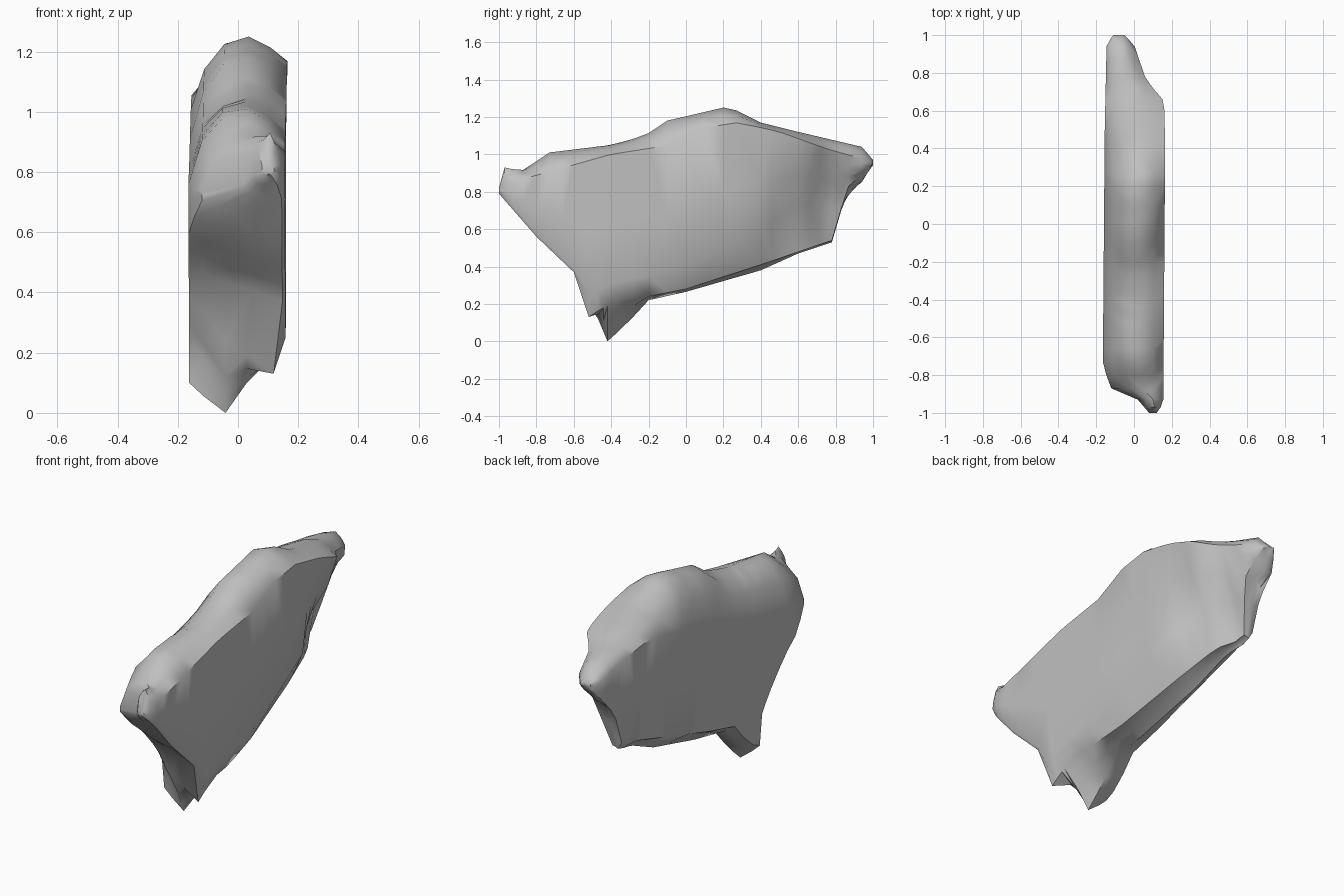
import bpy, bmesh, random

random.seed(4)
cube = bpy.data.objects.get("Cube")
if cube:
    bpy.data.objects.remove(cube, do_unlink=True)

stone = bpy.data.materials.new("grey stone")
stone.use_nodes = True
GREY = (0.53, 0.53, 0.53, 1)
stone.diffuse_color = GREY
stone.node_tree.nodes["Principled BSDF"].inputs["Base Color"].default_value = GREY


def curve(*pts):
    """Piecewise linear function of y through the given points."""
    def at(y):
        if y <= pts[0][0]:
            return pts[0][1]
        for (a, va), (b, vb) in zip(pts, pts[1:]):
            if y <= b:
                return va + (vb - va) * (y - a) / (b - a)
        return pts[-1][1]
    return at


# Outlines of the slab along its length
x_left = curve((-1, .08), (-.93, .02), (-.87, -.12), (-.75, -.165), (.5, -.155), (.95, -.145), (1, -.11))
x_right = curve((-1, .12), (-.95, .155), (.4, .165), (.65, .16), (.76, .065), (.95, 0), (1, -.05))
top_left = curve((-1, .82), (-.86, .73), (-.35, .84), (0, .94), (.23, 1), (.55, 1.06), (.8, 1.02), (1, .97))
ridge = curve((-1, .82), (-.97, .93), (-.88, .91), (-.73, 1.01), (-.4, 1.05), (-.22, 1.1), (-.1, 1.18),
              (.2, 1.25), (.26, 1.24), (.4, 1.17), (.6, 1.12), (.94, 1.04), (1, .97))
top_right = curve((-1, .81), (-.9, .86), (-.4, 1), (-.08, 1.05), (.08, 1.14), (.28, 1.17), (.5, 1.12), (.75, 1.03), (1, .96))
low_left = curve((-1, .8), (-.85, .69), (-.64, .52), (-.5, .36), (-.44, .27), (-.42, .1), (-.33, .14), (-.2, .29),
                 (0, .34), (.5, .49), (.78, .57), (.84, .75), (.95, .87), (1, .95))
low_mid = curve((-1, .79), (-.8, .59), (-.6, .43), (-.52, .24), (-.47, .12), (-.42, 0), (-.32, .09), (-.2, .22),
                (0, .265), (.4, .38), (.6, .47), (.78, .53), (.83, .7), (.87, .82), (.95, .86), (1, .95))
low_right = curve((-1, .79), (-.8, .56), (-.6, .37), (-.52, .13), (-.46, .17), (-.36, .22), (-.2, .24), (0, .28),
                  (.4, .41), (.78, .54), (.83, .71), (.87, .83), (1, .95))

# Rounding of the lower right flank, with the hollow near the back
hip_rise = curve((-.6, .02), (-.52, .12), (-.36, .1), (0, .12), (.4, .2), (.6, .25), (.75, .22), (.85, .06), (1, 0))
hip_inset = curve((-.4, 0), (0, .015), (.4, .045), (.5, .1), (.6, .135), (.7, .15), (.78, .11), (.85, .05), (.95, 0))
foot_inset = curve((-.6, .01), (-.52, .04), (-.3, .04), (0, .08), (.4, .14), (.7, .19), (.78, .15), (.86, .06), (1, .01))


def ring(y):
    """Cross-section of the slab at y."""
    xl, xr = x_left(y), x_right(y)
    w = xr - xl
    tl, tr, top = top_left(y), top_right(y), ridge(y)
    ll, lm, lr = low_left(y), low_mid(y), low_right(y)
    hip = min(lr + hip_rise(y), tr - .01)
    foot = xr - min(foot_inset(y), w * .75)
    under = foot - xl
    rough = random.uniform(-.01, .01)
    return [
        (xl, ll), (xl, (ll + tl) / 2), (xl, tl),
        (xl + w * .14, tl + (top - tl) * .58), (xl + w * .35, tl + (top - tl) * .88 + rough),
        (xl + w * .6, top), (xl + w * .83, tr + (top - tr) * .6),
        (xr, tr), (xr - hip_inset(y) * .4, tr * .45 + hip * .55), (xr - hip_inset(y), hip),
        (foot, lr), (xl + under * .68, (lm + lr) / 2 + abs(rough)),
        (xl + under * .43, lm), (xl + under * .17, ll * .6 + lm * .4 + rough),
    ]


# Loft the cross-sections into one closed slab
stations = [-1, -.97, -.93, -.87, -.8, -.73, -.66, -.6, -.52, -.47, -.44, -.42, -.36, -.28, -.2, -.1, 0, .1,
            .2, .27, .4, .46, .52, .6, .66, .72, .78, .83, .87, .94, .98, 1]
bm = bmesh.new()
rings = [[bm.verts.new((x, y, z)) for x, z in ring(y)] for y in stations]
for a, b in zip(rings, rings[1:]):
    for i in range(len(a)):
        j = (i + 1) % len(a)
        bm.faces.new((a[i], a[j], b[j], b[i]))
bm.faces.new(rings[0])
bm.faces.new(rings[-1])
bmesh.ops.recalc_face_normals(bm, faces=bm.faces)
bmesh.ops.triangulate(bm, faces=bm.faces)

mesh = bpy.data.meshes.new("rock_slab")
bm.to_mesh(mesh)
bm.free()
mesh.materials.append(stone)
slab = bpy.data.objects.new("rock_slab", mesh)
bpy.context.collection.objects.link(slab)
bpy.context.view_layer.objects.active = slab
slab.select_set(True)
bpy.ops.object.shade_smooth_by_angle(angle=.8)
